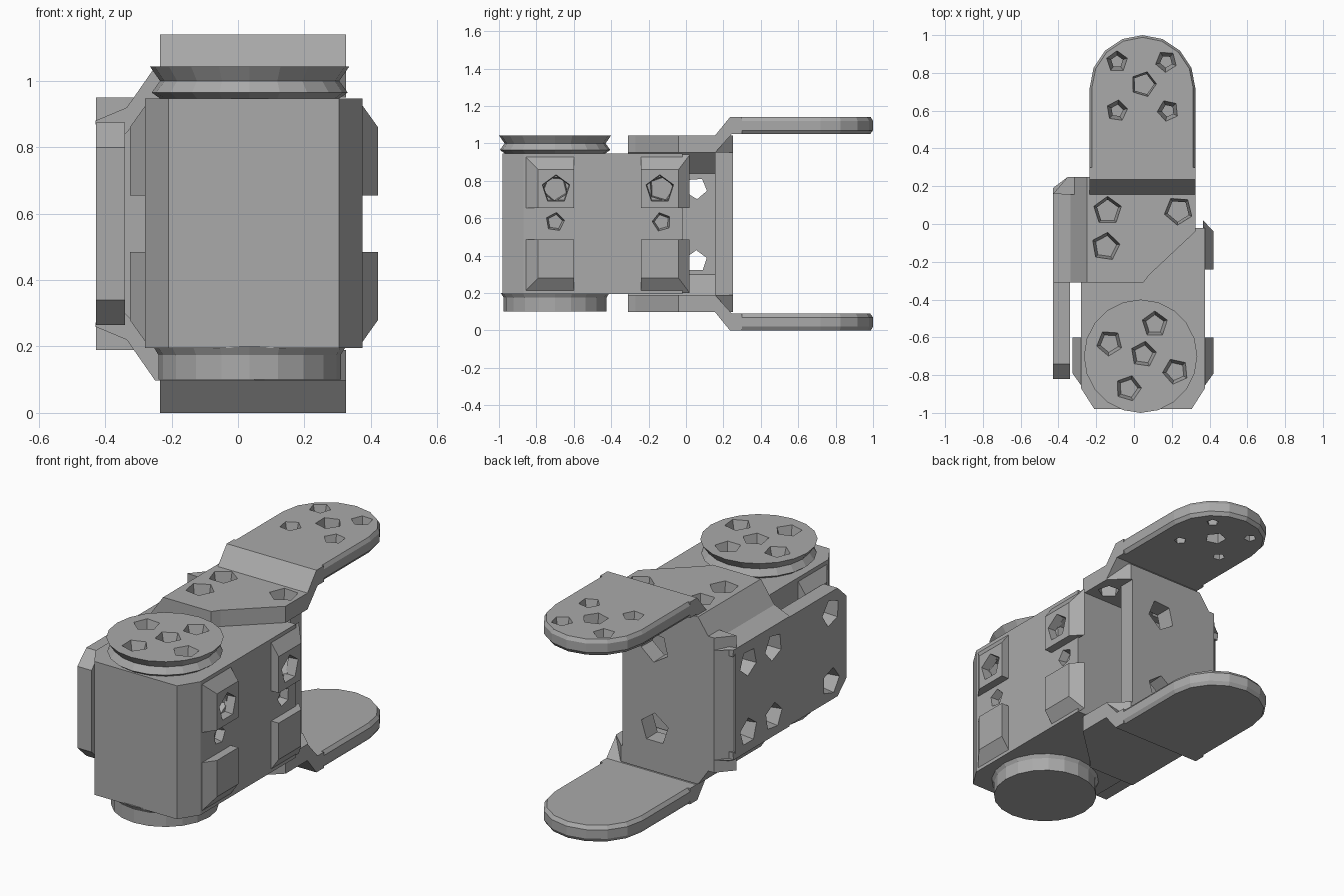
import bpy, bmesh, math
from mathutils import Vector, Matrix

cube = bpy.data.objects.get("Cube")
if cube:
    bpy.data.objects.remove(cube, do_unlink=True)

grey = bpy.data.materials.new("plain grey")
grey.use_nodes = True
GREY = (0.4, 0.4, 0.4, 1)
grey.diffuse_color = GREY
grey.node_tree.nodes["Principled BSDF"].inputs["Base Color"].default_value = GREY

MID_X, TOP = 0.048, 1.14   # mirror planes: body middle and full height


def finish(name, bm, flip_x=False, flip_z=False):
    for v in bm.verts:
        if flip_x:
            v.co.x = 2 * MID_X - v.co.x
        if flip_z:
            v.co.z = TOP - v.co.z
    bmesh.ops.recalc_face_normals(bm, faces=bm.faces)
    mesh = bpy.data.meshes.new(name)
    bm.to_mesh(mesh)
    bm.free()
    mesh.materials.append(grey)
    ob = bpy.data.objects.new(name, mesh)
    bpy.context.collection.objects.link(ob)
    return ob


def loft(rings):
    """Closed solid through rings of equal length."""
    bm = bmesh.new()
    rows = [[bm.verts.new(p) for p in ring] for ring in rings]
    n = len(rows[0])
    for a, b in zip(rows, rows[1:]):
        for i in range(n):
            j = (i + 1) % n
            bm.faces.new((a[i], a[j], b[j], b[i]))
    bm.faces.new(rows[0])
    bm.faces.new(rows[-1])
    return bm


def prism(points, axis, lo, hi):
    def place(p, h):
        q = list(p)
        q.insert("xyz".index(axis), h)
        return q
    return loft([[place(p, h) for p in points] for h in (lo, hi)])


def cut(ob, holes, axis, flip_x=False, flip_z=False):
    """Cut tapered five-sided holes; each hole is (start, end, r_start, r_end)."""
    bm = bmesh.new()
    for k, (start, end, r1, r2) in enumerate(holes):
        a, b = Vector(start), Vector(end)
        turn = (b - a).to_track_quat("Z", "Y").to_matrix().to_4x4()
        spin = Matrix.Rotation(k * 0.7, 4, "Z")
        bmesh.ops.create_cone(bm, cap_ends=True, segments=5, radius1=r1, radius2=r2,
                              depth=(b - a).length,
                              matrix=Matrix.Translation((a + b) / 2) @ turn @ spin)
    cutter = finish("cutter", bm, flip_x, flip_z)
    cutter.hide_render = True
    mod = ob.modifiers.new("holes", "BOOLEAN")
    mod.operation, mod.solver, mod.object = "DIFFERENCE", "EXACT", cutter
    dg = bpy.context.evaluated_depsgraph_get()
    ob.data = bpy.data.meshes.new_from_object(ob.evaluated_get(dg))
    ob.modifiers.clear()
    bpy.data.objects.remove(cutter, do_unlink=True)


def drill(points, z1, z2, r1, r2):
    return [((x, y, z1), (x, y, z2), r1, r2) for x, y in points]


# Motor body with chamfered front corners
body = finish("motor_body", prism(
    [(-0.21, -0.98), (0.305, -0.98), (0.375, -0.87), (0.375, -0.02),
     (-0.28, -0.02), (-0.28, -0.87)], "z", 0.195, 0.947))
pockets = []
for y in (-0.7, -0.13):
    for z in (0.38, 0.76):
        pockets.append(((0.5, y, z), (0.3, y, z), 0.085, 0.065))
    pockets.append(((0.41, y, 0.58), (0.33, y, 0.58), 0.06, 0.04))
cut(body, pockets, "x")
cut(body, pockets, "x", flip_x=True)

# Screw lugs on both body sides, sloped towards the outer edges
for side, flip in (("left", False), ("right", True)):
    for end, y0, y1, b0, b1 in (("front", -0.79, -0.6, -0.87, -0.6),
                                ("back", -0.24, -0.04, -0.24, 0.02)):
        for level, fz in (("upper", False), ("lower", True)):
            base = [(0.365, b0, 0.655), (0.365, b1, 0.655), (0.365, b1, 0.94), (0.365, b0, 0.94)]
            face = [(0.422, y0, 0.655), (0.422, y1, 0.655), (0.422, y1, 0.86), (0.422, y0, 0.86)]
            lug = finish(f"{side}_{end}_{level}_lug", loft([base, face]), flip, fz)
            y = (y0 + y1) / 2
            cut(lug, [((0.5, y, 0.755), (0.3, y, 0.755), 0.085, 0.065)], "x", flip, fz)


def disc(name, levels, flip_z):
    rings = [[(0.035 + r * math.cos(a * math.tau / 20), -0.7 + r * math.sin(a * math.tau / 20), z)
              for a in range(20)] for r, z in levels]
    ob = finish(name, loft(rings), False, flip_z)
    spots = [(0.11, -0.53), (-0.13, -0.63), (0.05, -0.69), (0.22, -0.78), (-0.03, -0.87)]
    cut(ob, drill(spots, 1.06, 0.98, 0.075, 0.05), "z", False, flip_z)


# Output discs, the upper one with a pinched waist
disc("upper_horn", [(0.26, 0.94), (0.295, 0.965), (0.27, 1.0), (0.3, 1.043)], False)
disc("lower_horn", [(0.29, 0.94), (0.275, 0.965), (0.275, 1.0), (0.275, 1.04)], True)

# Bracket shells and arms above and below
X0, X1 = -0.235, 0.325
for level, fz in (("upper", False), ("lower", True)):
    plate = finish(f"{level}_plate", prism(
        [(-0.25, 0.25), (-0.25, -0.31), (0.05, -0.31), (0.08, -0.27), (X1, -0.04),
         (X1, 0.16), (0.23, 0.25)], "z", 0.95, 1.042), False, fz)
    cut(plate, drill([(-0.14, 0.07), (0.235, 0.07), (-0.15, -0.12)], 1.06, 0.93, 0.08, 0.055),
        "z", False, fz)
    finish(f"{level}_ramp", prism(
        [(0.155, 0.95), (0.155, 1.042), (0.235, 1.14), (0.3, 1.14), (0.3, 1.05), (0.245, 1.05)],
        "x", X0, X1), False, fz)

    # Rounded arm with a softened rim
    def outline(inset, z):
        r = 0.28 - inset
        arc = [(0.045 + r * math.cos(i * math.pi / 8), 0.72 + r * math.sin(i * math.pi / 8), z)
               for i in range(9)]
        return [(X1 - inset, 0.29, z)] + arc + [(X0 + inset, 0.29, z)]
    arm = finish(f"{level}_arm", loft([outline(0.015, 1.05), outline(0, 1.07),
                                       outline(0, 1.12), outline(0.012, 1.14)]), False, fz)
    cut(arm, drill([(-0.09, 0.86), (0.17, 0.86), (-0.09, 0.6), (0.18, 0.6)],
                   1.15, 1.04, 0.06, 0.03) +
        drill([(0.05, 0.74)], 1.15, 1.04, 0.07, 0.055), "z", False, fz)

    # Sloping shoulder that joins the plate to the side panel
    finish(f"{level}_shoulder", prism(
        [(-0.25, 1.042), (-0.335, 0.92), (-0.43, 0.88), (-0.425, 0.84), (-0.34, 0.84),
         (-0.235, 0.95)], "y", -0.31, 0.19), False, fz)
    finish(f"{level}_shoulder_corner", loft([
        [(-0.25, 0.19, 1.042), (-0.335, 0.19, 0.92), (-0.43, 0.19, 0.88), (-0.23, 0.19, 0.86)],
        [(-0.25, 0.25, 1.042), (-0.335, 0.25, 0.92), (-0.35, 0.25, 0.88), (-0.23, 0.25, 0.86)]]),
        False, fz)

# Side panel with clipped front corners
panel = finish("side_panel", prism(
    [(0.17, 0.265), (0.17, 0.875), (-0.74, 0.875), (-0.82, 0.8), (-0.82, 0.34), (-0.74, 0.265)],
    "x", -0.428, -0.34))
cut(panel, [((-0.45, y, z), (-0.32, y, z), 0.08, 0.055)
            for y in (0.055, -0.17, -0.68) for z in (0.37, 0.76)], "x")

# Back wall with a chamfered corner and two slots
wall = finish("back_wall", prism(
    [(-0.428, 0.16), (-0.35, 0.25), (0.22, 0.25), (0.22, 0.155), (-0.34, 0.155)],
    "z", 0.19, 0.95))
cut(wall, [((0.02, 0.3, z), (0.02, 0.1, z), 0.09, 0.08) for z in (0.34, 0.8)], "y")
